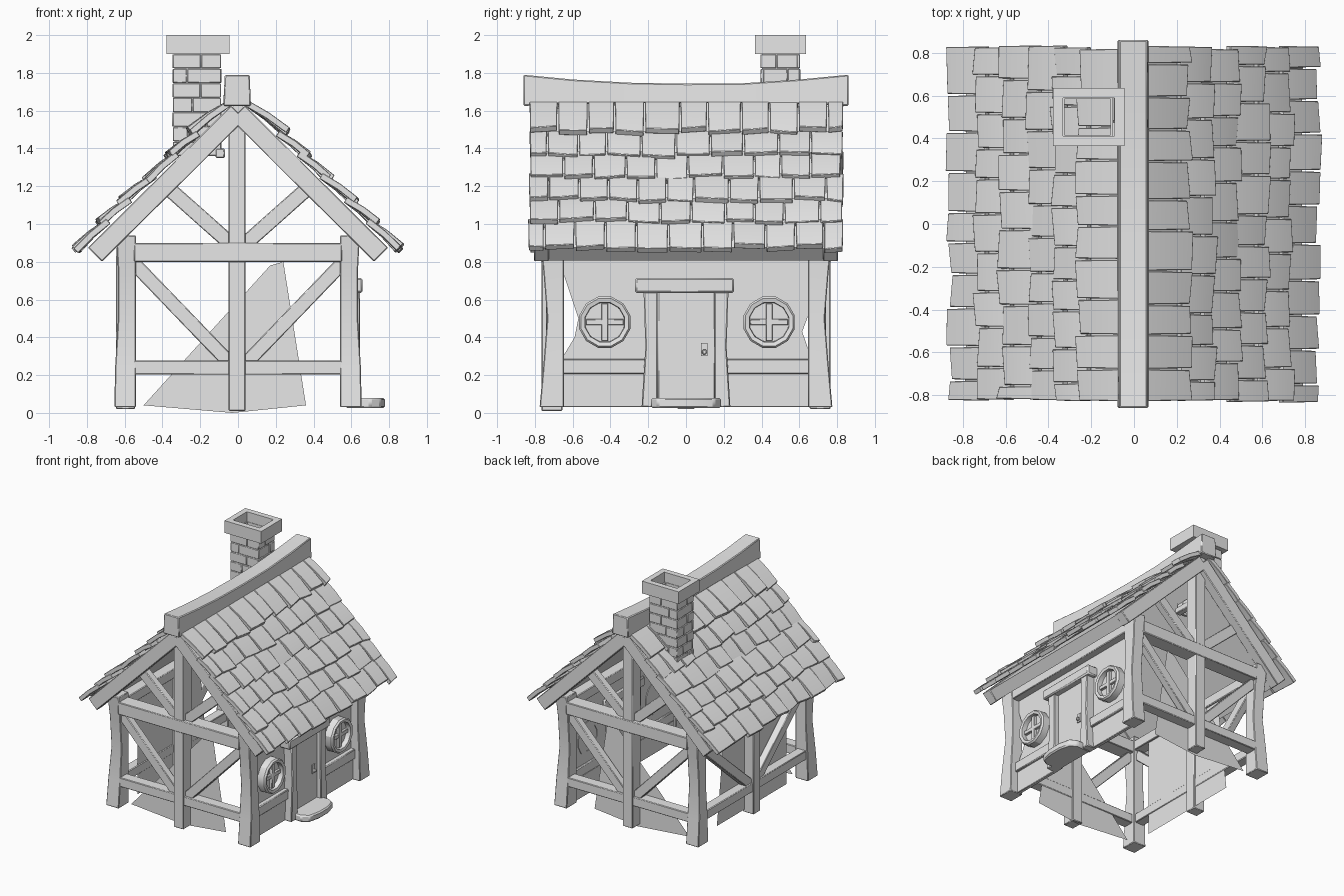
import bpy, bmesh, math, random
from mathutils import Vector as V

if "Cube" in bpy.data.objects:
    bpy.data.objects.remove(bpy.data.objects["Cube"])

random.seed(4)
grey = bpy.data.materials.new("plain_grey")
grey.diffuse_color = (0.8, 0.8, 0.8, 1)
grey.use_nodes = True
grey.node_tree.nodes["Principled BSDF"].inputs["Base Color"].default_value = grey.diffuse_color


def make(name, verts, faces, bevel=0.0):
    me = bpy.data.meshes.new(name)
    me.from_pydata([tuple(v) for v in verts], [], faces)
    bm = bmesh.new()
    bm.from_mesh(me)
    bmesh.ops.recalc_face_normals(bm, faces=bm.faces)
    bm.to_mesh(me)
    bm.free()
    me.materials.append(grey)
    ob = bpy.data.objects.new(name, me)
    bpy.context.collection.objects.link(ob)
    if bevel:
        m = ob.modifiers.new("soft_edges", "BEVEL")
        m.width, m.segments = bevel, 1
    return ob


def loft(name, rings, bevel=0.0):
    """Skin a list of equal-length rings and cap both ends."""
    n = len(rings[0])
    faces = [tuple(range(n)), tuple((len(rings) - 1) * n + i for i in range(n))]
    for r in range(len(rings) - 1):
        for i in range(n):
            j = (i + 1) % n
            faces.append((r * n + i, r * n + j, r * n + n + j, r * n + n + i))
    return make(name, [p for ring in rings for p in ring], faces, bevel)


def rect(x0, x1, y0, y1, z):
    return [(x0, y0, z), (x1, y0, z), (x1, y1, z), (x0, y1, z)]


def box(name, x0, x1, y0, y1, z0, z1, bevel=0.006):
    return loft(name, [rect(x0, x1, y0, y1, z0), rect(x0, x1, y0, y1, z1)], bevel)


def beam(name, a, b, width, depth, normal):
    """Square timber from a to b; depth runs along the wall normal."""
    a, b, n = V(a), V(b), V(normal)
    s = n.cross((b - a).normalized()) * width / 2
    n = n * depth / 2
    return loft(name, [[p + s + n, p + s - n, p - s - n, p - s + n] for p in (a, b)], 0.005)


def tube(name, x0, x1, y0, y1, z0, z1, t):
    """Open rectangular tube with wall thickness t."""
    rings = [rect(x0, x1, y0, y1, z0), rect(x0, x1, y0, y1, z1),
             rect(x0 + t, x1 - t, y0 + t, y1 - t, z1), rect(x0 + t, x1 - t, y0 + t, y1 - t, z0)]
    faces = []
    for r in range(4):
        for i in range(4):
            j, q = (i + 1) % 4, (r + 1) % 4
            faces.append((r * 4 + i, r * 4 + j, q * 4 + j, q * 4 + i))
    return make(name, [p for ring in rings for p in ring], faces)


# corner posts, waisted in the middle
for sx in (-1, 1):
    for sy in (-1, 1):
        rings = []
        for z, xo, yo in ((0.03, 0.655, 0.775), (0.25, 0.65, 0.755), (0.5, 0.635, 0.735),
                          (0.75, 0.635, 0.755), (0.94, 0.645, 0.775)):
            ring = rect(0.54, xo, 0.645, yo, z)
            rings.append([(sx * x, sy * y, z) for x, y, z in ring])
        loft("corner_post", rings, 0.005)

# gable frames, front and back
for sy in (-1, 1):
    y, n = sy * 0.71, (0, 1, 0)
    beam("gable_post", (-0.005, y, 0.01 if sy < 0 else 0.02), (-0.005, y, 1.62), 0.09, 0.11, n)
    beam("gable_tie_beam", (-0.55, y, 0.85), (0.55, y, 0.85), 0.1, 0.122, n)
    beam("gable_low_beam", (-0.55, y, 0.24), (0.55, y, 0.24), 0.075, 0.09, n)
    for s in (-1, 1):
        beam("gable_low_brace", (s * 0.55, y, 0.79), (s * 0.03, y, 0.25), 0.075, 0.06, n)
        beam("gable_high_brace", (s * 0.01, y, 0.87), (s * 0.37, y, 1.19), 0.08, 0.06, n)
    # leftover wall sheet behind the timbers
    sheet = [(-0.5, 0.04), (-0.03, 0.0), (0.36, 0.04), (0.24, 0.8), (0.17, 0.78)]
    make("gable_wall_sheet", [(x, sy * 0.67, z) for x, z in sheet], [tuple(range(5))])

# left side frame
n, x = (1, 0, 0), -0.595
beam("side_post", (x, 0, 0.02), (x, 0, 0.9), 0.09, 0.1, n)
beam("side_low_beam", (x, -0.66, 0.24), (x, 0.66, 0.24), 0.075, 0.08, n)
for s in (-1, 1):
    beam("side_brace", (x, s * 0.65, 0.79), (x, s * 0.03, 0.25), 0.075, 0.06, n)
sheet = [(-0.5, 0.04), (0.4, 0.04), (0.3, 0.82), (-0.5, 0.82)]
make("side_wall_sheet", [(-0.56, y, z) for y, z in sheet], [(0, 1, 2, 3)])

# wall plates under the eaves
for s in (-1, 1):
    beam("wall_plate", (s * 0.59, -0.7, 0.86), (s * 0.59, 0.7, 0.86), 0.08, 0.09, n)

# door wall with open notches beside the posts
wall = [(-0.65, 0.03), (0.66, 0.03), (0.66, 0.3), (0.615, 0.43), (0.66, 0.55), (0.66, 0.84),
        (-0.66, 0.84), (-0.65, 0.74), (-0.57, 0.5), (-0.59, 0.4), (-0.65, 0.3)]
make("door_wall", [(0.575, y, z) for y, z in wall], [tuple(range(len(wall)))])
for s in (-1, 1):
    box("wall_skirting", 0.56, 0.59, *sorted((s * 0.2, s * 0.66)), 0.03, 0.21, 0.004)
    box("wall_low_beam", 0.56, 0.61, *sorted((s * 0.2, s * 0.66)), 0.205, 0.285)

# door and its frame
box("door", 0.575, 0.61, -0.15, 0.155, 0.07, 0.64)
for s in (-1, 1):
    loft("door_jamb", [rect(0.56, 0.65, s * 0.15, s * 0.235, 0.03),
                       rect(0.56, 0.645, s * 0.15, s * 0.215, 0.35),
                       rect(0.56, 0.645, s * 0.15, s * 0.225, 0.65)], 0.006)
box("door_lintel", 0.56, 0.66, -0.27, 0.255, 0.635, 0.715, 0.01)
box("door_handle_plate", 0.61, 0.618, 0.08, 0.115, 0.3, 0.37, 0)
box("door_handle", 0.615, 0.64, 0.085, 0.11, 0.31, 0.335, 0.006)
loft("door_step", [[(0.57, -0.18, z), (0.7, -0.185, z), (0.755, -0.15, z), (0.778, -0.05, z),
                    (0.778, 0.06, z), (0.755, 0.15, z), (0.7, 0.185, z), (0.57, 0.18, z)]
                   for z in (0.025, 0.08)], 0.01)

# round windows
for yc in (-0.43, 0.44):
    prof = [(0.57, 0.14), (0.63, 0.14), (0.643, 0.13), (0.638, 0.108), (0.57, 0.104)]
    N, P = 12, 5
    vs, fs = [], []
    for i in range(N):
        a = math.tau * (i + 0.5) / N
        vs += [(x, yc + r * math.cos(a), 0.48 + r * math.sin(a)) for x, r in prof]
        for k in range(P):
            m, q = (i + 1) % N, (k + 1) % P
            fs.append((i * P + k, m * P + k, m * P + q, i * P + q))
    make("window_ring", vs, fs)
    vs = [(0.6, yc + 0.108 * math.cos(math.tau * i / N), 0.48 + 0.108 * math.sin(math.tau * i / N))
          for i in range(N)]
    make("window_pane", vs, [tuple(range(N))])
    box("window_upright_bar", 0.595, 0.622, yc - 0.017, yc + 0.017, 0.38, 0.58, 0.003)
    box("window_cross_bar", 0.595, 0.62, yc - 0.1, yc + 0.1, 0.464, 0.496, 0.003)

# roof boards and rafters
for s in (-1, 1):
    prof = [(0.0, 1.65), (0.785, 0.875), (0.722, 0.807), (0.0, 1.535)]
    loft("roof_boards", [[(s * x, y, z) for x, z in prof] for y in (-0.79, 0.79)])
    for y in (-0.765, 0.765):
        beam("rafter", (s * 0.0, y, 1.59), (s * 0.757, y, 0.838), 0.105, 0.08, (0, 1, 0))

# shingles: rows given by the x and z of their lower edges
rows = [(0.245, 1.475), (0.355, 1.345), (0.475, 1.225), (0.605, 1.11), (0.72, 0.995), (0.845, 0.858)]
for s in (-1, 1):
    px = 0.08
    for r, (ex, ez) in enumerate(rows):
        top = V((px - 0.045, 1.66 - 0.975 * (px - 0.045)))
        y = -0.83 - (0.08 if r % 2 else 0.0)
        while y < 0.76:
            w = random.uniform(0.14, 0.19)
            y0, y1 = max(y, -0.83 + random.uniform(-0.01, 0.01)), y + w
            if y1 > 0.76:
                y1 = 0.83 + random.uniform(-0.01, 0.01)
            low = V((ex + random.uniform(-0.014, 0.014), ez + random.uniform(-0.012, 0.012)))
            d = (low - top).normalized()
            up = V((-d.y, d.x)) * 0.034
            mid = (top + low) / 2 + up * 0.2
            tilt = random.uniform(-0.01, 0.01)
            rings = []
            for p, k in ((top, 0), (mid, 0.5), (low, 1)):
                a, b = p + d * tilt * k, p - d * tilt * k
                g = 0.002 + 0.003 * k
                rings.append([(s * a.x, y0 + g, a.y), (s * b.x, y1 - g, b.y),
                              (s * (b + up).x, y1 - g, (b + up).y),
                              (s * (a + up).x, y0 + g, (a + up).y)])
            loft("shingle", rings, 0.003)
            y = y1
        px = ex

# sagging ridge beam
rings = []
for y, zt, zb in ((-0.86, 1.79, 1.625), (-0.6, 1.765, 1.635), (-0.3, 1.748, 1.64), (0.0, 1.743, 1.64),
                  (0.3, 1.745, 1.64), (0.6, 1.765, 1.635), (0.86, 1.79, 1.625)):
    rings.append([(-0.078, y, zb), (0.068, y, zb), (0.062, y, zt), (-0.07, y, zt)])
loft("ridge_beam", rings, 0.006)

# chimney: core, staggered bricks, cap and base trim
X0, X1, Y0, Y1 = -0.345, -0.09, 0.395, 0.605
tube("chimney_core", X0 + 0.008, X1 - 0.008, Y0 + 0.008, Y1 - 0.008, 1.36, 1.92, 0.012)
h = 0.54 / 7
for r in range(7):
    z0, z1 = 1.36 + r * h + 0.002, 1.36 + (r + 1) * h - 0.002
    cx = X0 + (X1 - X0) * ((0.36 if r % 2 else 0.64) + random.uniform(-0.08, 0.08))
    cy = Y0 + (Y1 - Y0) * ((0.64 if r % 2 else 0.36) + random.uniform(-0.08, 0.08))
    j = [random.uniform(0, 0.007) for _ in range(8)]
    for i, (a, b) in enumerate(((X0, cx - 0.002), (cx + 0.002, X1))):
        box("chimney_brick", a, b, Y0 - j[i] + 0.003, Y0 + 0.018, z0, z1, 0.003)
        box("chimney_brick", a, b, Y1 - 0.018, Y1 + j[i + 2] - 0.003, z0, z1, 0.003)
    for i, (a, b) in enumerate(((Y0 + 0.004, cy - 0.002), (cy + 0.002, Y1 - 0.004))):
        box("chimney_brick", X0 - j[i + 4] + 0.003, X0 + 0.018, a, b, z0, z1, 0.003)
        box("chimney_brick", X1 - 0.018, X1 + j[i + 6] - 0.003, a, b, z0, z1, 0.003)
tube("chimney_cap", -0.378, -0.045, 0.365, 0.635, 1.9, 2.0, 0.046)
box("chimney_base_trim", -0.12, -0.07, 0.39, 0.61, 1.35, 1.4)

# smooth shading with sharp edges kept
bpy.ops.object.select_all(action="SELECT")
bpy.context.view_layer.objects.active = bpy.data.objects["door"]
bpy.ops.object.shade_smooth_by_angle(angle=math.radians(30))
